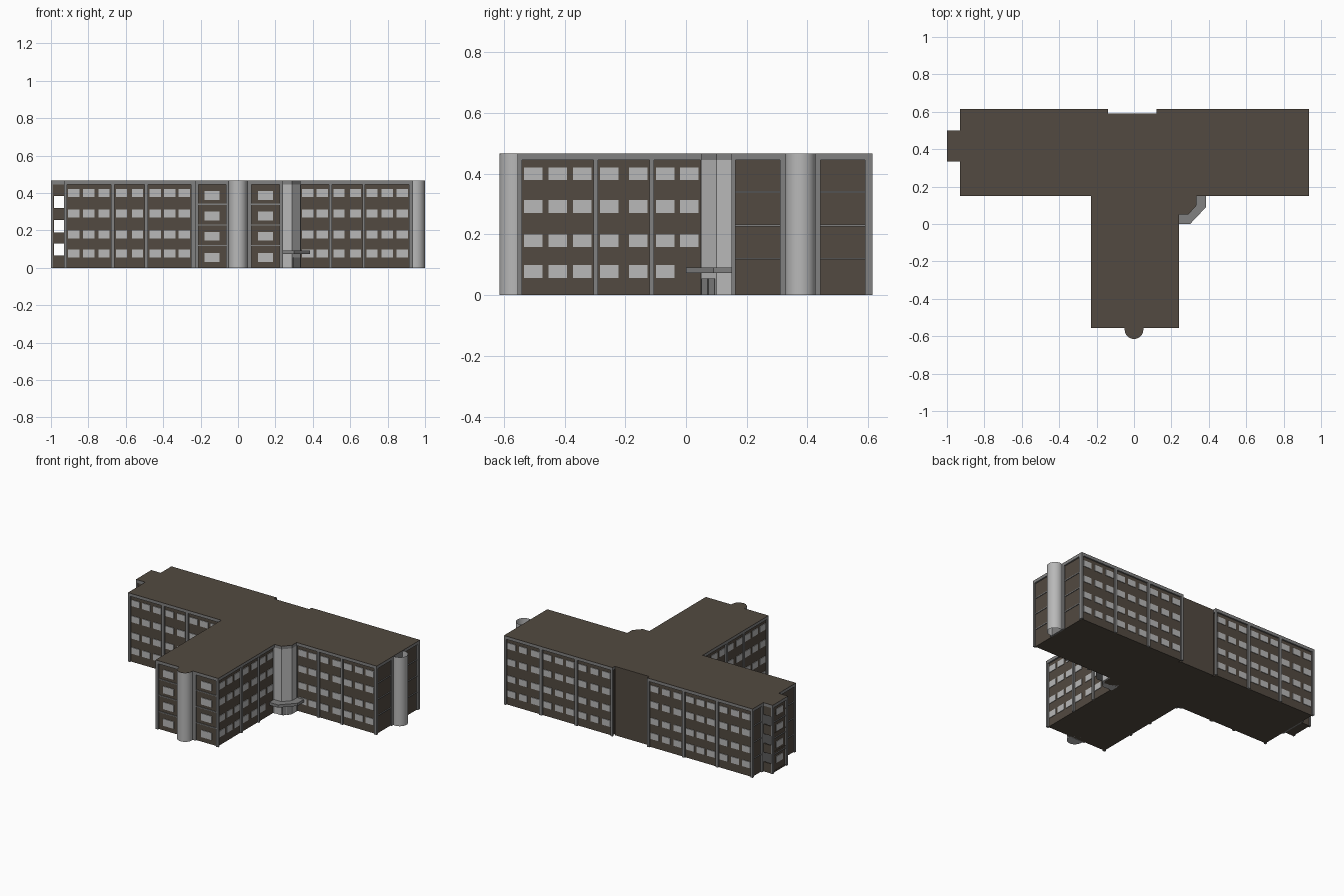
import bpy, bmesh
from mathutils import Vector

if "Cube" in bpy.data.objects:
    bpy.data.objects.remove(bpy.data.objects["Cube"])

H, BAND, INSET = 0.467, 0.446, 0.01
ROWS = [(.056, .099), (.158, .200), (.270, .313), (.379, .421)]
LINES = [.12, .23, .34]


def material(name, col):
    m = bpy.data.materials.new(name)
    m.diffuse_color = (*col, 1)
    m.use_nodes = True
    m.node_tree.nodes["Principled BSDF"].inputs["Base Color"].default_value = m.diffuse_color
    return m


BROWN = material("brown_cladding", (.085, .068, .052))
GREY = material("grey_trim", (.22, .22, .22))
PALE = material("pale_panels", (.48, .48, .48))


def finish(name, bm, mat):
    bmesh.ops.recalc_face_normals(bm, faces=bm.faces)
    me = bpy.data.meshes.new(name)
    bm.to_mesh(me)
    bm.free()
    me.materials.append(mat)
    ob = bpy.data.objects.new(name, me)
    bpy.context.collection.objects.link(ob)
    return ob


def boxes(name, items, mat):
    """One object from many (x0, x1, y0, y1, z0, z1) boxes."""
    bm = bmesh.new()
    for x0, x1, y0, y1, z0, z1 in items:
        for v in bmesh.ops.create_cube(bm, size=1)["verts"]:
            v.co = ((x0 + x1) / 2 + v.co.x * (x1 - x0),
                    (y0 + y1) / 2 + v.co.y * (y1 - y0),
                    (z0 + z1) / 2 + v.co.z * (z1 - z0))
    return finish(name, bm, mat)


def prism(name, pts, z0, z1, mat):
    bm = bmesh.new()
    f = bm.faces.new([bm.verts.new((x, y, z0)) for x, y in pts])
    top = bmesh.ops.extrude_face_region(bm, geom=[f])["geom"]
    for v in top:
        if isinstance(v, bmesh.types.BMVert):
            v.co.z = z1
    return finish(name, bm, mat)


def tube(name, x, y, r, z1, capped):
    bm = bmesh.new()
    bmesh.ops.create_cone(bm, cap_ends=capped, segments=32, radius1=r, radius2=r, depth=z1)
    bmesh.ops.translate(bm, verts=bm.verts, vec=(x, y, z1 / 2))
    ob = finish(name, bm, PALE)
    bpy.context.view_layer.objects.active = ob
    ob.select_set(True)
    bpy.ops.object.shade_smooth_by_angle()
    ob.select_set(False)


def inset(pts, d):
    """Mitred inward offset of a counter-clockwise outline."""
    out, n = [], len(pts)
    for i in range(n):
        p, a, b = Vector(pts[i]), Vector(pts[i - 1]), Vector(pts[(i + 1) % n])
        e, f = (p - a).normalized(), (b - p).normalized()
        n1, n2 = Vector((-e.y, e.x)), Vector((-f.y, f.x))
        q = p + (n1 + n2) * d / (1 + n1.dot(n2))
        out.append((q.x, q.y))
    return out


def wall(name, axis, plane, s, lo, hi, panels, rows=ROWS, lines=(), w=.06, skip=()):
    """Grey pilasters between recessed panels (start, end, window count)."""
    def place(u0, u1, d0, d1, z0, z1):
        a, b = sorted((plane - s * d0, plane - s * d1))
        return (u0, u1, a, b, z0, z1) if axis == "x" else (a, b, u0, u1, z0, z1)
    posts, wins, u = [], [], lo
    for k, (a, b, n) in enumerate(panels):
        if a > u:
            posts.append(place(u, a, 0, INSET + .002, 0, BAND))
        u = b
        for z in lines:
            posts.append(place(a, b, .005, INSET + .002, z - .003, z + .003))
        for i in range(n):
            c = (a + b) / 2 if n == 1 else a + .007 + w / 2 + i * (b - a - .014 - w) / (n - 1)
            for r, (z0, z1) in enumerate(rows):
                if (k, i, r) not in skip:
                    wins.append(place(c - w / 2, c + w / 2, .006, INSET + .002, z0, z1))
    if hi > u:
        posts.append(place(u, hi, 0, INSET + .002, 0, BAND))
    boxes(name + "_pilasters", posts, GREY)
    if wins:
        boxes(name + "_windows", wins, PALE)


# main T-shaped body, cornice band and roof
outline = [(-.23, -.555), (.24, -.555), (.24, .05), (.29, .05), (.335, .10), (.335, .15),
           (.935, .15), (.935, .615), (.12, .615), (.12, .59), (-.14, .59), (-.14, .615),
           (-.93, .615), (-.93, .15), (-.23, .15)]
prism("building_core", inset(outline, INSET), 0, BAND, BROWN)
prism("cornice_band", outline, BAND, H - .002, GREY)
prism("roof", outline, H - .002, H, BROWN)
boxes("rear_recess_wall", [(-.14, .12, .57, .591, 0, H)], BROWN)

# long wing, front and rear
wall("front_left", "x", .15, -1, -.93, -.23,
     [(-.915, -.68, 3), (-.66, -.50, 2), (-.48, -.25, 3)])
wall("front_right", "x", .15, -1, .335, .935,
     [(.336, .487, 2), (.503, .665, 2), (.68, .915, 3)])
wall("rear_left", "x", .615, 1, -.93, -.14,
     [(-.915, -.67, 3), (-.65, -.42, 3), (-.40, -.155, 3)])
wall("rear_right", "x", .615, 1, .12, .935,
     [(.135, .385, 3), (.405, .65, 3), (.67, .92, 3)])

# stem of the T
wall("stem_right", "y", .24, 1, -.555, .05,
     [(-.54, -.305, 3), (-.29, -.12, 2), (-.105, .048, 2)], skip=[(2, 1, 0)])
wall("stem_left", "y", -.23, -1, -.555, .15,
     [(-.54, -.305, 3), (-.29, -.12, 2), (-.105, .135, 3)])
wall("stem_front", "x", -.555, -1, -.23, .24, [(-.212, -.065, 1), (.072, .222, 1)],
     rows=[(.032, .08), (.145, .193), (.253, .30), (.364, .412)], lines=LINES, w=.08)

# end walls
wall("right_end", "y", .935, 1, .15, .615, [(.163, .31, 0), (.443, .59, 0)], lines=LINES)
wall("left_end", "y", -.93, -1, .15, .615, [(.165, .32, 0), (.515, .60, 0)], lines=LINES)

# round shafts
tube("front_round_shaft", 0, -.565, .05, H - .002, True)
roof_cap = [(-.05, -.55), (-.05, -.565), (-.043, -.59), (-.025, -.608), (0, -.615),
            (.025, -.608), (.043, -.59), (.05, -.565), (.05, -.55)]
prism("front_shaft_roof", roof_cap, H - .002, H, BROWN)
tube("right_round_shaft", .95, .377, .05, H, False)

# corner entrance bay, canopy and double door
prism("entrance_bay", [(.22, .05), (.29, .05), (.335, .10), (.335, .17), (.22, .17)], 0, BAND, PALE)
prism("entrance_canopy", [(.235, 0), (.30, 0), (.385, .09), (.385, .155), (.235, .155)],
      .073, .092, GREY)
p, q = Vector((.29, .05)), Vector((.335, .10))
out = Vector((.05, -.045)).normalized() * .004
for side, (t0, t1) in (("left", (.08, .48)), ("right", (.52, .92))):
    a, b = p.lerp(q, t0), p.lerp(q, t1)
    prism(side + "_door_leaf", [a + out, b + out, b - out, a - out], 0, .055, GREY)

# open loggia tower on the left end
bands = [(0, .065), (.13, .19), (.255, .32), (.385, BAND)]
parts = []
for z0, z1 in bands:
    parts += [(-.992, -.925, .338, .346, z0, z1), (-.992, -.925, .489, .497, z0, z1),
              (-.992, -.925, .34, .495, z0, z0 + .01)]
parts.append((-.99, -.984, .34, .495, 0, BAND))
boxes("loggia_parapets_and_floors", parts, BROWN)
wall("loggia_end", "y", -1, -1, .335, .50, [(.352, .483, 1)], lines=LINES, w=.07)
boxes("loggia_cornice", [(-1, -.928, .335, .50, BAND, H - .002)], GREY)
boxes("loggia_roof", [(-1, -.928, .335, .50, H - .002, H)], BROWN)
